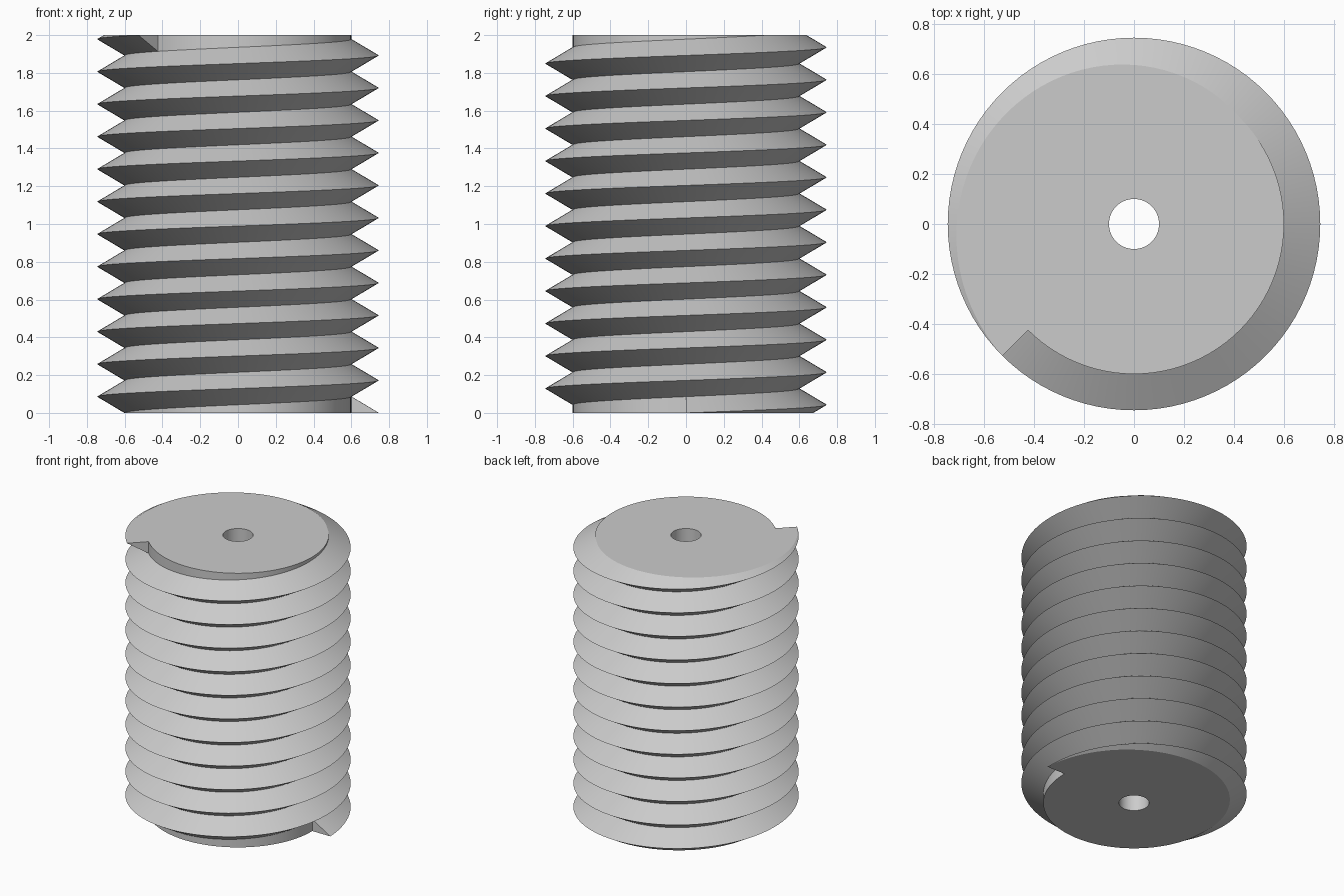
import bpy, bmesh
from math import tau, cos, sin, radians

cube = bpy.data.objects.get("Cube")
if cube:
    bpy.data.objects.remove(cube)

CORE, CREST, BORE, HEIGHT = 0.6, 0.745, 0.1, 2.0
SEG = 96                       # steps per turn
TURNS = 11.625
STEPS = int(SEG * TURNS)
PITCH = HEIGHT / TURNS

bm = bmesh.new()


def point(radius, k, z):
    a = tau * (k % SEG) / SEG
    return bm.verts.new((radius * cos(a), radius * sin(a), z))


def strip(lower, upper):
    for i in range(len(lower) - 1):
        bm.faces.new((lower[i], lower[i + 1], upper[i + 1], upper[i]))


# helical flanks: one root line shared by neighbouring turns, one crest line
root = [point(CORE, k, PITCH * (k / SEG - 0.5)) for k in range(STEPS + SEG + 1)]
crest = [point(CREST, k, PITCH * k / SEG) for k in range(STEPS + 1)]
strip(root[:STEPS + 1], crest)
strip(crest, root[SEG:])

# blunt ends of the thread
for k in (0, STEPS):
    bm.faces.new((root[k], crest[k], root[k + SEG]))

# bare core below the first turn and above the last one
below = [point(CORE, k, -PITCH) for k in range(SEG + 1)]
strip(below, root[:SEG + 1])
above = [point(CORE, k, HEIGHT + PITCH) for k in range(STEPS, STEPS + SEG + 1)]
strip(root[STEPS:], above)

# trim flat at both ends
for z, direction in ((0, -1), (HEIGHT, 1)):
    bmesh.ops.bisect_plane(bm, geom=bm.verts[:] + bm.edges[:] + bm.faces[:],
                           dist=1e-5, plane_co=(0, 0, z),
                           plane_no=(0, 0, direction), clear_outer=True)

# central bore
strip([point(BORE, k, 0) for k in range(SEG + 1)],
      [point(BORE, k, HEIGHT) for k in range(SEG + 1)])
bmesh.ops.remove_doubles(bm, verts=bm.verts[:], dist=1e-4)

# flat end faces around the bore
for z in (0, HEIGHT):
    rim = [e for e in bm.edges if e.is_boundary
           and all(abs(v.co.z - z) < 1e-4 for v in e.verts)]
    bmesh.ops.triangle_fill(bm, use_beauty=True, edges=rim, normal=(0, 0, 1))
bmesh.ops.recalc_face_normals(bm, faces=bm.faces[:])

mesh = bpy.data.meshes.new("threaded_rod")
bm.to_mesh(mesh)
bm.free()
rod = bpy.data.objects.new("threaded_rod", mesh)
bpy.context.collection.objects.link(rod)

# plain light grey
grey = bpy.data.materials.new("light_grey")
grey.use_nodes = True
colour = (0.6, 0.6, 0.6, 1)
grey.diffuse_color = colour
grey.node_tree.nodes["Principled BSDF"].inputs["Base Color"].default_value = colour
mesh.materials.append(grey)

bpy.ops.object.select_all(action="DESELECT")
rod.select_set(True)
bpy.context.view_layer.objects.active = rod
bpy.ops.object.shade_smooth_by_angle(angle=radians(25))
